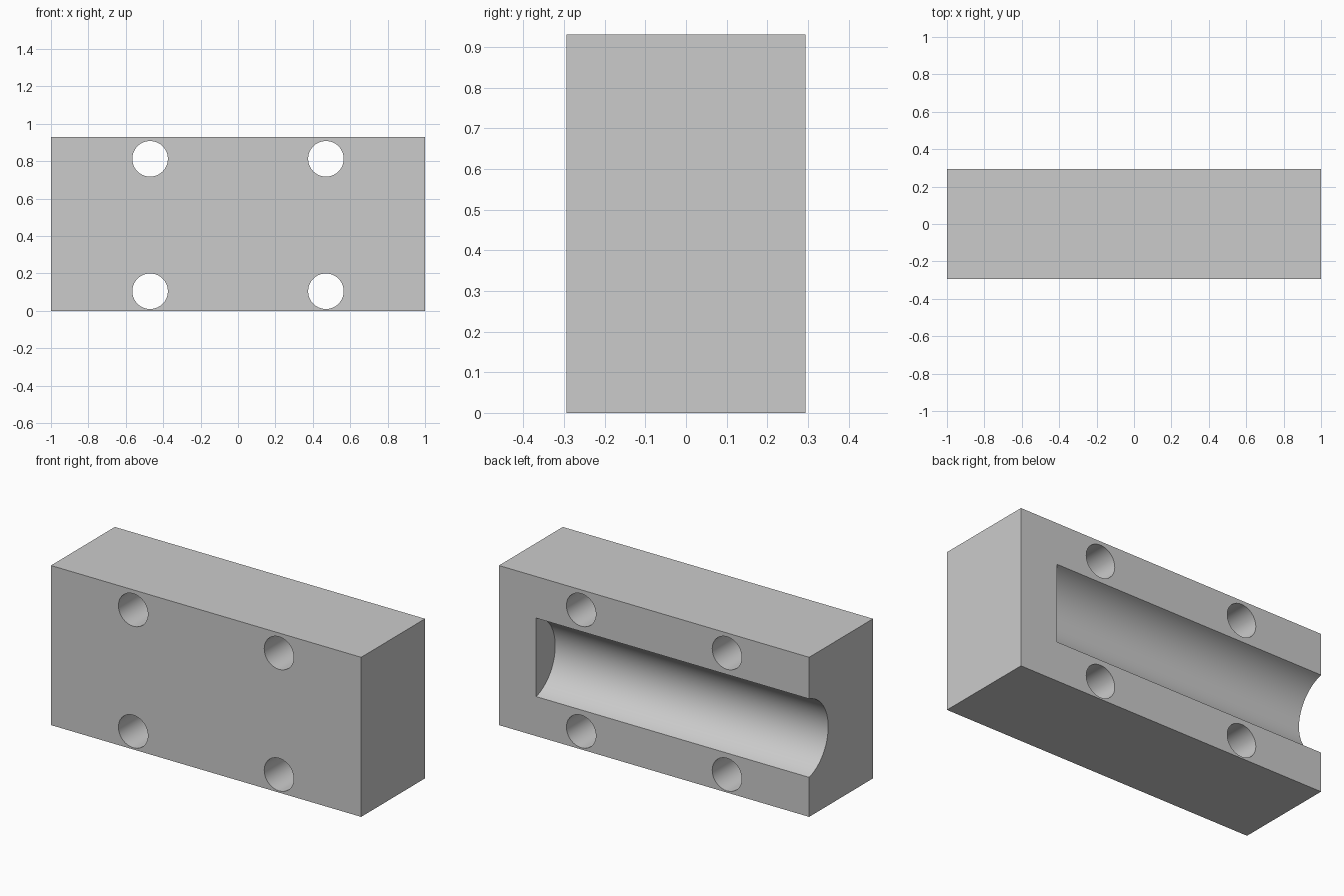
import bpy
from math import pi

LENGTH, DEPTH, HEIGHT = 2.0, 0.588, 0.93
MID_Z = 0.459          # height of the channel and of the hole pattern

if "Cube" in bpy.data.objects:
    bpy.data.objects.remove(bpy.data.objects["Cube"], do_unlink=True)

grey = bpy.data.materials.new("plain grey")
grey.use_nodes = True
colour = (0.6, 0.6, 0.6, 1)
grey.diffuse_color = colour
grey.node_tree.nodes["Principled BSDF"].inputs["Base Color"].default_value = colour


def cylinder(name, radius, length, location, rotation):
    bpy.ops.mesh.primitive_cylinder_add(vertices=96, radius=radius, depth=length,
                                        location=location, rotation=rotation)
    obj = bpy.context.object
    obj.name = name
    obj.data.materials.append(grey)
    return obj


# Solid block
bpy.ops.mesh.primitive_cube_add(size=1, location=(0, 0, HEIGHT / 2))
block = bpy.context.object
block.name = "block"
block.scale = (LENGTH, DEPTH, HEIGHT)
bpy.ops.object.transform_apply(location=True, rotation=False, scale=True)
block.data.materials.append(grey)

# Round channel in the back, closed at the +x end and open at the -x end
closed_x, open_x = 0.76, -1.2
cutters = [cylinder("channel_cutter", 0.237, closed_x - open_x,
                    ((closed_x + open_x) / 2, 0.356, MID_Z), (0, pi / 2, 0))]

# Four bolt holes through from front to back
for x in (-0.47, 0.47):
    for dz in (-0.354, 0.354):
        cutters.append(cylinder("bolt_hole_cutter", 0.095, 1,
                                (x, 0, MID_Z + dz), (pi / 2, 0, 0)))

# Cut, then remove the cutters
for cutter in cutters:
    cut = block.modifiers.new(cutter.name, "BOOLEAN")
    cut.operation, cut.solver, cut.object = "DIFFERENCE", "EXACT", cutter
    bpy.context.view_layer.objects.active = block
    bpy.ops.object.modifier_apply(modifier=cut.name)
    bpy.data.objects.remove(cutter, do_unlink=True)

# Smooth bores with sharp edges
bpy.ops.object.select_all(action="DESELECT")
block.select_set(True)
bpy.context.view_layer.objects.active = block
bpy.ops.object.shade_smooth_by_angle(angle=pi / 6)
